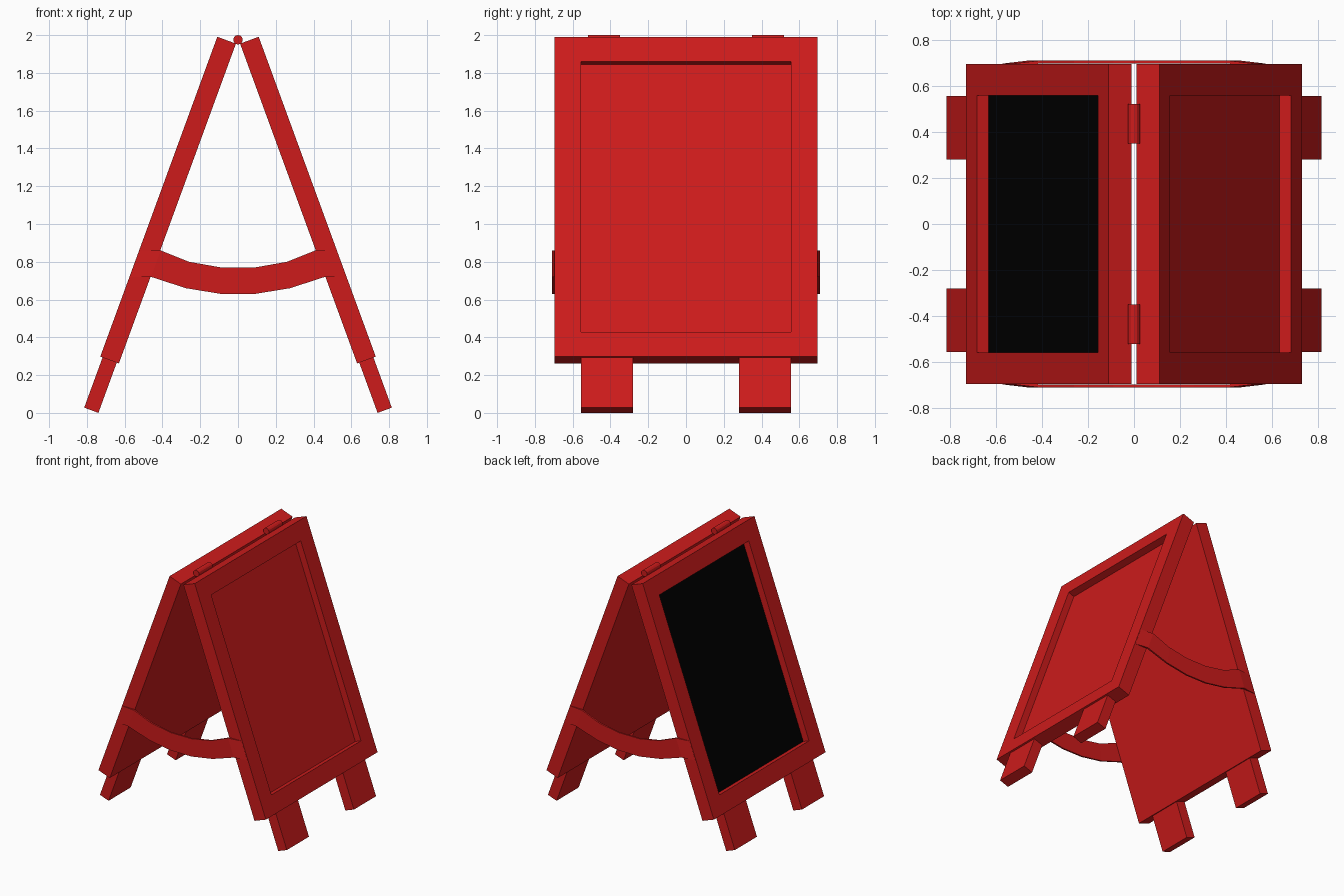
import bpy, bmesh, math
from mathutils import Vector

if "Cube" in bpy.data.objects:
    bpy.data.objects.remove(bpy.data.objects["Cube"])

TILT = math.radians(20.1)
S, C = math.sin(TILT), math.cos(TILT)


def material(name, rgb):
    m = bpy.data.materials.new(name)
    m.diffuse_color = (*rgb, 1)
    m.use_nodes = True
    m.node_tree.nodes["Principled BSDF"].inputs["Base Color"].default_value = m.diffuse_color
    return m


RED = material("red_paint", (0.61, 0.011, 0.011))
BLACK = material("chalkboard_black", (0.0, 0.0, 0.0))


def finish(bm, name, mats):
    bmesh.ops.recalc_face_normals(bm, faces=bm.faces[:])
    me = bpy.data.meshes.new(name)
    bm.to_mesh(me)
    bm.free()
    for m in mats:
        me.materials.append(m)
    ob = bpy.data.objects.new(name, me)
    bpy.context.collection.objects.link(ob)
    return ob


def leaning_box(side, u, n, y):
    """Box along a leaning panel: u runs down the slope, n points outward."""
    bm = bmesh.new()
    bmesh.ops.create_cube(bm, size=1)
    for v in bm.verts:
        a = u[0] if v.co.z > 0 else u[1]
        b = n[1] if v.co.x > 0 else n[0]
        w = y[1] if v.co.y > 0 else y[0]
        v.co = Vector((side * (0.011 + S * a + C * b), w, 1.955 - C * a + S * b))
    if side < 0:  # mirrored boxes are inside out
        bmesh.ops.reverse_faces(bm, faces=bm.faces[:])
    bm.normal_update()
    return bm


for side, label in ((-1, "left"), (1, "right")):
    # Board with a recessed writing surface on its outer face
    bm = leaning_box(side, (0, 1.803), (0, 0.105), (-0.695, 0.695))
    out = Vector((side * C, 0, S))
    face = max(bm.faces, key=lambda f: f.normal.dot(out))
    bmesh.ops.inset_individual(bm, faces=[face], thickness=0.138,
                               use_even_offset=True)
    floor = bmesh.ops.extrude_discrete_faces(bm, faces=[face])["faces"][0]
    bmesh.ops.translate(bm, verts=floor.verts[:], vec=-out * 0.053)
    if side < 0:
        floor.material_index = 1
    finish(bm, label + "_board", [RED, BLACK])

    # Legs below the board
    for ys, end in ((-1, "front"), (1, "back")):
        ylim = sorted((ys * 0.28, ys * 0.555))
        bm = leaning_box(side, (1.79, 2.086), (0.012, 0.092), ylim)
        finish(bm, f"{label}_{end}_leg", [RED])

# Sagging strap stations: top x, top z, bottom x, bottom z, outer y
HALF = [(0.52, 0.86, 0.57, 0.72, 0.696), (0.41, 0.86, 0.46, 0.72, 0.709),
        (0.26, 0.80, 0.275, 0.66, 0.71), (0.09, 0.77, 0.09, 0.63, 0.71)]
STATIONS = [(-a, b, -c, d, y) for a, b, c, d, y in HALF] + HALF[::-1]

for ys, end in ((-1, "front"), (1, "back")):
    # Strap tying both boards together
    bm = bmesh.new()
    rings = []
    for tx, tz, bx, bz, y in STATIONS:
        rings.append([bm.verts.new(p) for p in (
            (tx, ys * y, tz), (bx, ys * y, bz),
            (bx, ys * (y - 0.013), bz), (tx, ys * (y - 0.013), tz))])
    for r, q in zip(rings, rings[1:]):
        for i in range(4):
            j = (i + 1) % 4
            bm.faces.new((r[i], r[j], q[j], q[i]))
    bm.faces.new(rings[0])
    bm.faces.new(rings[-1])
    finish(bm, end + "_strap", [RED])

    # Hinge barrel between the boards
    bpy.ops.mesh.primitive_cylinder_add(
        vertices=12, radius=0.025, depth=0.17,
        location=(0, ys * 0.435, 1.975), rotation=(math.pi / 2, 0, 0))
    hinge = bpy.context.object
    hinge.name = end + "_hinge"
    hinge.data.materials.append(RED)
